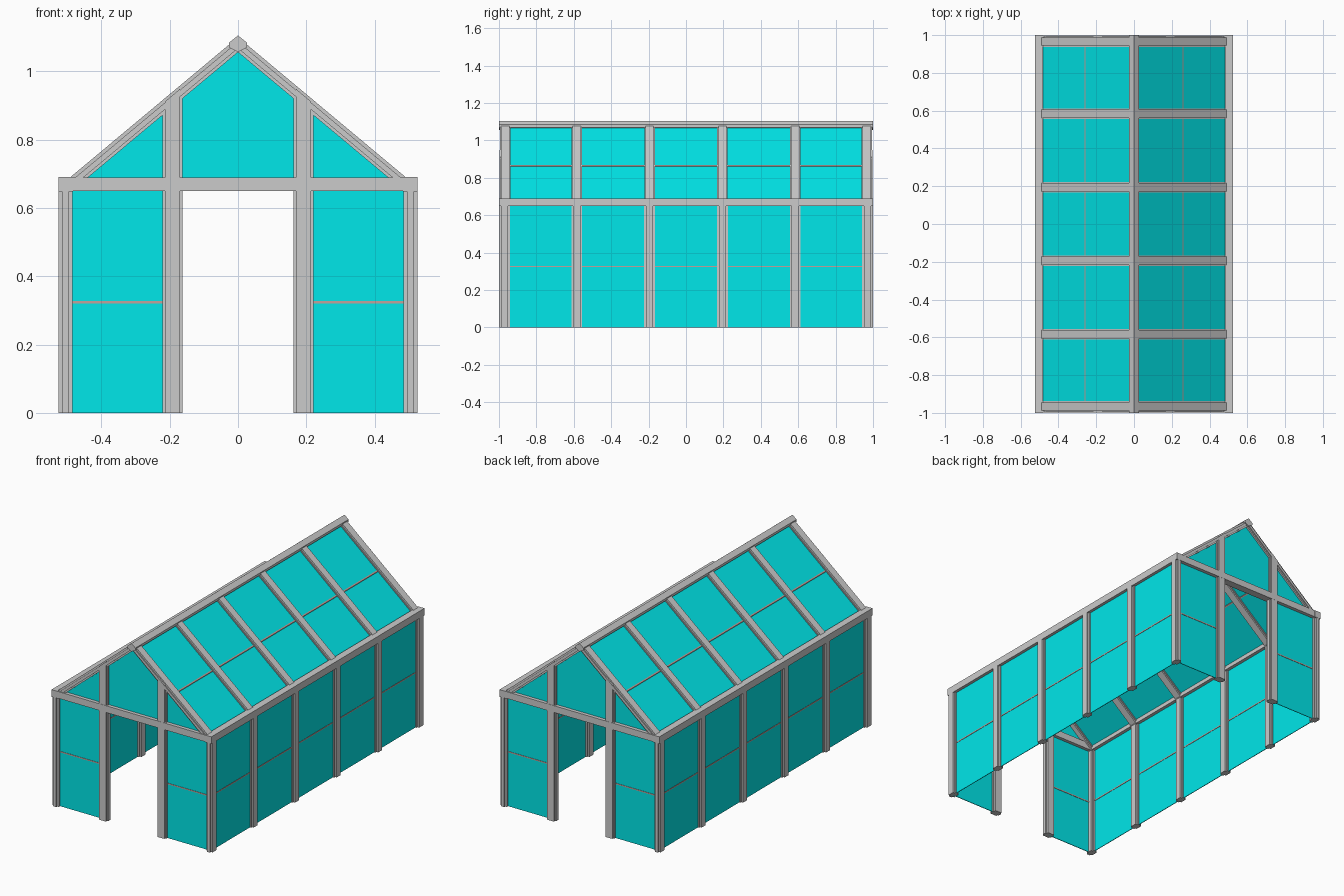
import bpy, bmesh

if "Cube" in bpy.data.objects:
    bpy.data.objects.remove(bpy.data.objects["Cube"])

def material(name, col):
    m = bpy.data.materials.new(name)
    m.diffuse_color = (*col, 1)
    m.use_nodes = True
    m.node_tree.nodes["Principled BSDF"].inputs["Base Color"].default_value = m.diffuse_color
    return m

GLASS = material("glass_cyan", (0.0, 0.8, 0.82))
BAR = material("bar_rose", (0.55, 0.36, 0.33))

def prism(name, pts, axis, lo, hi, mat=None):
    """Extrude a 2D outline along an axis: 'y' uses (x, z) points, 'z' uses (x, y)."""
    def place(a, b, t):
        return (a, t, b) if axis == 'y' else (a, b, t)
    bm = bmesh.new()
    low = [bm.verts.new(place(a, b, lo)) for a, b in pts]
    top = [bm.verts.new(place(a, b, hi)) for a, b in pts]
    n = len(pts)
    bm.faces.new(low)
    bm.faces.new(top[::-1])
    for i in range(n):
        j = (i + 1) % n
        bm.faces.new((low[i], low[j], top[j], top[i]))
    bmesh.ops.recalc_face_normals(bm, faces=bm.faces)
    me = bpy.data.meshes.new(name)
    bm.to_mesh(me)
    bm.free()
    ob = bpy.data.objects.new(name, me)
    bpy.context.collection.objects.link(ob)
    if mat:
        me.materials.append(mat)
    return ob

def box(name, x, y, z, mat=None):
    x, y = sorted(x), sorted(y)
    return prism(name, [(x[0], y[0]), (x[1], y[0]), (x[1], y[1]), (x[0], y[1])],
                 'z', z[0], z[1], mat)

def cross(cx, cy, w, d, ix, iy):
    """Plus-shaped post section with half sizes w, d and corner notches ix, iy."""
    q = [(w, -d + iy), (w, d - iy), (w - ix, d - iy), (w - ix, d),
         (-w + ix, d), (-w + ix, d - iy), (-w, d - iy), (-w, -d + iy),
         (-w + ix, -d + iy), (-w + ix, -d), (w - ix, -d), (w - ix, -d + iy)]
    return [(cx + a, cy + b) for a, b in q]

S = 0.835                                   # roof slope
POST_Y = [-0.97, -0.584, -0.195, 0.195, 0.584, 0.97]

def slope_strip(sx, x0, x1, upper, lower):
    """Band parallel to the roof, between two heights at the ridge."""
    return [(sx * x0, upper - S * x0), (sx * x1, upper - S * x1),
            (sx * x1, lower - S * x1), (sx * x0, lower - S * x0)]

for sx in (-1, 1):
    # side wall posts, eave beam and rafters
    for y in POST_Y:
        prism("wall_post", cross(sx * 0.505, y, 0.02, 0.029, 0.01, 0.01), 'z', 0, 0.655)
        ry = max(-0.966, min(0.966, y))
        prism("rafter", slope_strip(sx, 0, 0.495, 1.1, 1.056), 'y', ry - 0.022, ry + 0.022)
        prism("rafter_flange", slope_strip(sx, 0, 0.49, 1.087, 1.067), 'y', ry - 0.028, ry + 0.028)
    box("eave_beam", (sx * 0.483, sx * 0.525), (-1, 1), (0.648, 0.69))

    # side and roof panes with their middle bars
    for a, b in zip(POST_Y, POST_Y[1:]):
        lo, hi = a + 0.022, b - 0.022
        box("wall_pane", (sx * 0.503, sx * 0.507), (lo, hi), (0, 0.65), GLASS)
        box("wall_bar", (sx * 0.501, sx * 0.509), (lo, hi), (0.322, 0.329), BAR)
        prism("roof_pane", slope_strip(sx, 0.005, 0.495, 1.08, 1.075), 'y', lo, hi, GLASS)
        prism("roof_bar", slope_strip(sx, 0.257, 0.263, 1.083, 1.072), 'y', lo, hi, BAR)

    for sy in (-1, 1):
        # door posts running up to the rafters
        for name, w, d in (("door_post", 0.022, 0.022), ("door_post_flange", 0.029, 0.011)):
            x0, x1 = 0.192 - w, 0.192 + w
            pts = [(x0, 0), (x1, 0), (x1, 1.09 - S * x1), (x0, 1.09 - S * x0)]
            ys = sorted((sy * (0.975 - d), sy * (0.975 + d)))
            prism(name, [(sx * a, b) for a, b in pts], 'y', *ys)

        # end wall panes beside the doorway
        gy = sorted((sy * 0.973, sy * 0.977))
        box("end_pane", (sx * 0.2, sx * 0.505), gy, (0, 0.65), GLASS)
        box("end_bar", (sx * 0.215, sx * 0.49), (sy * 0.971, sy * 0.979), (0.32, 0.327), BAR)

        # triangular gable panes
        tri = [(0.2, 0.67), (0.48, 0.67), (0.2, 1.072 - S * 0.2)]
        prism("gable_side_pane", [(sx * a, b) for a, b in tri], 'y', *gy, GLASS)

# end beams and central gable panes
for sy in (-1, 1):
    box("gable_beam", (-0.52, 0.52), (sy * 0.953, sy * 0.998), (0.649, 0.689))
    gy = sorted((sy * 0.973, sy * 0.977))
    edge = 1.072 - S * 0.19
    prism("gable_centre_pane", [(-0.19, 0.67), (0.19, 0.67), (0.19, edge), (0, 1.072), (-0.19, edge)],
          'y', *gy, GLASS)

# ridge cap
prism("ridge_beam", [(0, 1.105), (0.026, 1.084), (0.026, 1.07), (0, 1.056), (-0.026, 1.07), (-0.026, 1.084)],
      'y', -1, 1)
